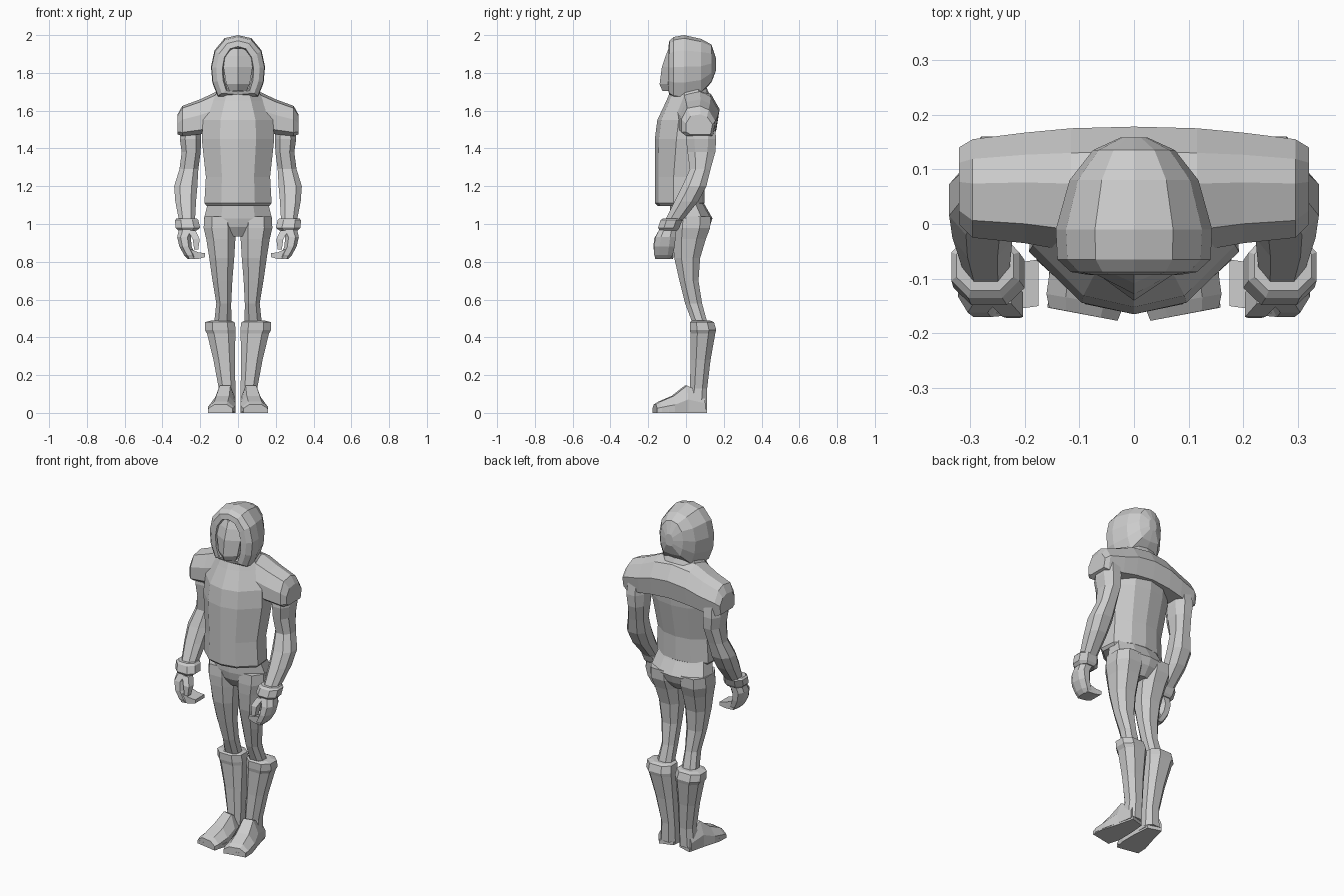
import bpy

# Cross-section profiles in a -1..1 box
OCT = [(-1, -.45), (-.5, -1), (.5, -1), (1, -.45), (1, .45), (.5, 1), (-.5, 1), (-1, .45)]
HEX = [(0, -1), (1, -.5), (1, .5), (0, 1), (-1, .5), (-1, -.5)]
BOX = [(-1, -1), (1, -1), (1, 1), (-1, 1)]
BODY = [(0, -1), (.5, -.86), (1, -.25), (.95, .5), (.5, .9), (0, 1),
        (-.5, .9), (-.95, .5), (-1, -.25), (-.5, -.86)]
HOOD = [(0, 1), (.5, .9), (.87, .52), (1, 0), (.95, -.5), (.75, -.95), (0, -1),
        (-.75, -.95), (-.95, -.5), (-1, 0), (-.87, .52), (-.5, .9)]
FACE = [(0, -1), (1, -.1), (.8, 1), (-.8, 1), (-1, -.1)]
YOKE = [(-1, -.75), (-1, .1), (-.65, .85), (.1, 1), (.6, .75), (1, .0), (.85, -1), (-.7, -1)]


def loft(name, profile, rings, axis='z', mirror=False, skew=0):
    """Skin rings (t, umin, umax, vmin, vmax) lying across the given axis."""
    verts, n = [], len(profile)
    for t, u0, u1, v0, v1 in rings:
        for pu, pv in profile:
            u = (u0 + u1) / 2 + pu * (u1 - u0) / 2
            v = (v0 + v1) / 2 + pv * (v1 - v0) / 2
            s = t + skew * pu
            verts.append({'z': (u, v, s), 'y': (u, s, v), 'x': (s, u, v)}[axis])
    faces = [list(range(n)), list(range(len(verts) - n, len(verts)))]
    for r in range(len(rings) - 1):
        for i in range(n):
            j = (i + 1) % n
            faces.append([r * n + i, r * n + j, r * n + n + j, r * n + n + i])
    mesh = bpy.data.meshes.new(name)
    mesh.from_pydata(verts, [], faces)
    ob = bpy.data.objects.new(name, mesh)
    bpy.context.collection.objects.link(ob)
    bpy.context.view_layer.objects.active = ob
    ob.select_set(True)
    bpy.ops.object.mode_set(mode='EDIT')
    bpy.ops.mesh.select_all(action='SELECT')
    bpy.ops.mesh.normals_make_consistent(inside=False)
    bpy.ops.object.mode_set(mode='OBJECT')
    ob.select_set(False)
    if mirror:
        m = ob.modifiers.new("Mirror", 'MIRROR')
        m.use_mirror_merge = False
    return ob


# Hood, lofted back to front and folded into the face opening
loft("hood", HOOD, [
    (.158, -.025, .025, 1.81, 1.88), (.135, -.075, .075, 1.75, 1.95),
    (.08, -.118, .118, 1.69, 1.98), (-.01, -.143, .143, 1.665, 2.0),
    (-.065, -.14, .14, 1.67, 1.99), (-.088, -.115, .115, 1.685, 1.97),
    (-.093, -.083, .083, 1.70, 1.94), (-.06, -.076, .076, 1.71, 1.93)], 'y')

# Ridged face mask
loft("face_mask", FACE, [
    (1.705, -.045, .045, -.125, -.04), (1.74, -.062, .062, -.14, -.04),
    (1.83, -.077, .077, -.128, -.04), (1.89, -.068, .068, -.108, -.04),
    (1.93, -.035, .035, -.092, -.04)])

# Jacket with narrow rear and collar
loft("jacket", BODY, [
    (1.095, -.165, .165, -.15, .085), (1.11, -.178, .178, -.165, .098),
    (1.25, -.17, .17, -.165, .1), (1.45, -.192, .192, -.165, .14),
    (1.55, -.185, .185, -.152, .15), (1.65, -.14, .14, -.105, .14),
    (1.72, -.10, .10, -.075, .11)])

# Shoulder yoke across the back with caps over the arms
half = [(.115, -.05, .175, 1.49, 1.70), (.2, -.035, .167, 1.475, 1.66),
        (.295, -.025, .155, 1.465, 1.625), (.32, .0, .14, 1.475, 1.58)]
loft("shoulder_yoke", YOKE,
     [(-r[0], *r[1:]) for r in half[::-1]] + [(0, -.05, .178, 1.5, 1.715)] + half, 'x')

# Arms
loft("arm", OCT, [
    (1.53, .2, .30, .01, .15), (1.45, .195, .308, .0, .16),
    (1.38, .198, .298, .008, .155), (1.29, .21, .31, .02, .13),
    (1.2, .215, .338, -.02, .108), (1.12, .222, .332, -.06, .065),
    (.98, .23, .305, -.13, -.05)], mirror=True)
loft("glove_cuff", OCT, [
    (1.03, .22, .325, -.122, -.03), (1.02, .21, .334, -.135, -.02),
    (.98, .2, .33, -.148, -.035), (.965, .22, .315, -.14, -.045)], mirror=True)

# Curled hands
loft("palm", OCT, [
    (.975, .225, .312, -.14, -.05), (.93, .25, .322, -.162, -.055),
    (.88, .245, .31, -.17, -.06), (.835, .225, .285, -.168, -.07),
    (.815, .22, .265, -.16, -.08)], mirror=True)
loft("fingers", BOX, [
    (.26, -.165, -.075, .815, .87), (.21, -.155, -.07, .815, .85),
    (.175, -.15, -.065, .825, .845)], 'x', mirror=True)
loft("thumb", BOX, [
    (.965, .225, .265, -.145, -.10), (.92, .203, .24, -.17, -.125),
    (.865, .21, .232, -.172, -.14)], mirror=True)

# Hips and legs
loft("hips", BODY, [
    (1.13, -.15, .15, -.08, .085), (1.1, -.162, .162, -.085, .1),
    (1.03, -.18, .18, -.085, .14), (.985, -.155, .155, -.075, .125),
    (.935, -.05, .05, -.045, .085)])
loft("leg", OCT, [
    (1.04, .02, .178, -.07, .13), (.98, .01, .182, -.075, .128),
    (.92, .014, .168, -.072, .105), (.82, .02, .152, -.062, .075),
    (.7, .03, .135, -.035, .066), (.58, .036, .115, -.005, .085),
    (.46, .035, .128, .04, .118)], mirror=True)

# Boots
loft("boot_shaft", OCT, [
    (.488, .035, .145, .03, .13), (.48, .018, .175, .02, .148),
    (.44, .012, .176, .02, .16), (.42, .014, .164, .024, .155),
    (.28, .016, .13, .025, .13), (.13, .014, .102, .02, .112),
    (.02, .014, .11, .0, .11)], mirror=True)
loft("boot_foot", [(-1, -1), (1, -1), (1, -.1), (.5, 1), (-.5, 1), (-1, -.1)], [
    (.09, .015, .108, .01, .1), (.0, .012, .125, .01, .145),
    (-.07, .012, .15, .005, .09), (-.14, .02, .16, .005, .06),
    (-.165, .03, .155, .008, .045)], 'y', mirror=True, skew=.012)
loft("boot_sole", BOX, [
    (.1, .02, .1, 0, .02), (0, .012, .125, 0, .02),
    (-.1, .012, .155, 0, .02), (-.165, .03, .158, 0, .02)], 'y', mirror=True, skew=.012)
